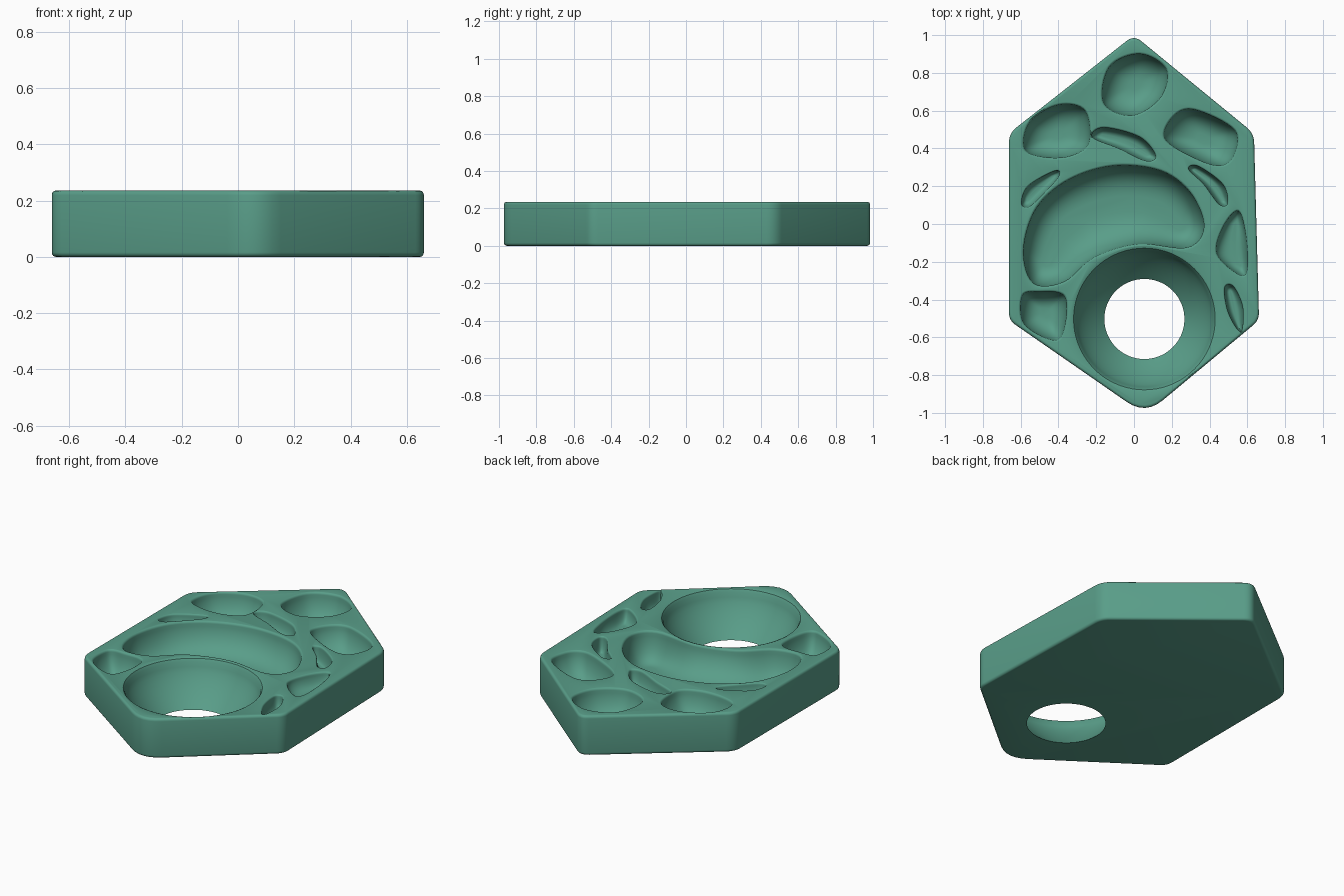
import bpy, bmesh, math
from mathutils import Vector

if "Cube" in bpy.data.objects:
    bpy.data.objects.remove(bpy.data.objects["Cube"])

TOP = 0.235

green = bpy.data.materials.new("sea_green")
green.diffuse_color = (0.10, 0.34, 0.25, 1)
green.use_nodes = True
green.node_tree.nodes["Principled BSDF"].inputs["Base Color"].default_value = green.diffuse_color


def catmull(pts, closed, n=8):
    """Smooth curve through 2D points."""
    p = [Vector(q) for q in pts]
    m = len(p)
    out = []
    for i in range(m if closed else m - 1):
        if closed:
            a, b, c, d = (p[(i + k) % m] for k in (-1, 0, 1, 2))
        else:
            a, b, c, d = (p[min(max(i + k, 0), m - 1)] for k in (-1, 0, 1, 2))
        for j in range(n):
            t = j / n
            out.append(0.5 * (2 * b + (c - a) * t + (2 * a - 5 * b + 4 * c - d) * t * t
                              + (3 * b - a - 3 * c + d) * t ** 3))
    if not closed:
        out.append(p[-1])
    return out


def loft(name, rings):
    """Closed solid from a stack of equal rings."""
    bm = bmesh.new()
    vs = [[bm.verts.new(v) for v in r] for r in rings]
    n = len(vs[0])
    for a, b in zip(vs, vs[1:]):
        for i in range(n):
            bm.faces.new((a[i], a[(i + 1) % n], b[(i + 1) % n], b[i]))
    bm.faces.new(vs[0])
    bm.faces.new(vs[-1])
    bmesh.ops.recalc_face_normals(bm, faces=bm.faces[:])
    me = bpy.data.meshes.new(name)
    bm.to_mesh(me)
    bm.free()
    me.materials.append(green)
    ob = bpy.data.objects.new(name, me)
    bpy.context.collection.objects.link(ob)
    return ob


# Six-sided plate with softened corners: x, y, corner cut length
corners = [(0, 1, .05), (.635, .48, .05), (.662, -.51, .04),
           (.06, -1.01, .12), (-.662, -.51, .04), (-.662, .48, .05)]
outline = []
for i, (x, y, r) in enumerate(corners):
    c = Vector((x, y))
    a = c + (Vector(corners[i - 1][:2]) - c).normalized() * r
    b = c + (Vector(corners[(i + 1) % 6][:2]) - c).normalized() * r
    for j in range(7):
        t = j / 6
        outline.append(a * (1 - t) ** 2 + c * 2 * t * (1 - t) + b * t * t)
R = 0.016
rings = []
for z0, sgn, angs in ((R, -1, range(0, 5)), (TOP - R, 1, range(4, -1, -1))):
    for k in angs:
        w = k * math.pi / 8
        inset = R * (1 - math.sin(w))
        rings.append([(p.x * (1 - inset / p.length), p.y * (1 - inset / p.length),
                       z0 + sgn * R * math.cos(w)) for p in outline])
tray = loft("paint_tray", rings)


def cut(cutter):
    m = tray.modifiers.new("cut", 'BOOLEAN')
    m.operation = 'DIFFERENCE'
    m.solver = 'EXACT'
    m.object = cutter
    bpy.context.view_layer.objects.active = tray
    bpy.ops.object.modifier_apply(modifier=m.name)
    bpy.data.objects.remove(cutter)


def pocket(name, pts, depth, spine=None, rim=0.014, n=8, power=3):
    """Bowl that shrinks towards its spine, with a rounded rim."""
    edge = catmull(pts, True, n)
    if spine:
        sp = catmull(spine, False, 24)
    else:
        sp = [sum(edge, Vector((0, 0))) / len(edge)]
    near = [min(sp, key=lambda q: (q - p).length) for p in edge]
    prof = [(1, rim, TOP + 0.03)]
    for k in range(5):
        w = k * math.pi / 8
        prof.append((1, rim * (1 - math.sin(w)), TOP - rim + rim * math.cos(w) + 0.0005))
    for k in range(1, 11):
        s = math.cos(k / 10 * 1.37)
        prof.append((s, 0, TOP - rim - (depth - rim) * (1 - s ** power) ** (1 / 1.6)))
    rings = []
    for s, f, z in prof:
        ring = []
        for p, q in zip(edge, near):
            d = p - q
            e = q + d * s + d.normalized() * f
            ring.append((e.x, e.y, z))
        rings.append(ring)
    cut(loft(name, rings))


# Large bean-shaped well
pocket("bean_well", [(-.585, -.15), (-.53, .06), (-.40, .20), (-.22, .285), (-.03, .31),
                     (.17, .27), (.31, .15), (.37, -.02), (.28, -.125), (.02, -.105),
                     (-.21, -.175), (-.37, -.305), (-.53, -.315)], 0.17,
       [(-.47, -.2), (-.36, 0), (-.12, .1), (.1, .09), (.25, -.01)], n=6)

# Round wells
pocket("top_well", [(.03, .90), (.17, .82), (.14, .67), (-.01, .575), (-.16, .64), (-.13, .83)], 0.16)
pocket("left_well", [(-.58, .40), (-.55, .54), (-.40, .63), (-.26, .60), (-.24, .43),
                     (-.34, .36), (-.48, .355)], 0.15)
pocket("right_well", [(.165, .45), (.21, .57), (.32, .605), (.53, .50), (.53, .37),
                      (.46, .31), (.33, .345)], 0.15)
pocket("lower_left_well", [(-.59, -.38), (-.50, -.36), (-.37, -.38), (-.365, -.53),
                           (-.42, -.615), (-.58, -.53)], 0.14)

# Narrow slots and side well
pocket("middle_slot", [(-.22, .46), (-.16, .51), (.03, .46), (.115, .36), (.06, .335), (-.08, .40)],
       0.09, [(-.17, .465), (-.03, .43), (.07, .37)], 0.012)
pocket("left_slot", [(-.595, .11), (-.56, .20), (-.42, .28), (-.40, .25), (-.50, .14), (-.56, .09)],
       0.07, [(-.56, .13), (-.50, .19), (-.43, .25)], 0.010)
pocket("right_slot", [(.29, .29), (.34, .305), (.47, .21), (.495, .11), (.45, .105), (.37, .21)],
       0.09, [(.32, .285), (.41, .22), (.47, .13)], 0.010)
pocket("side_well", [(.44, -.16), (.47, -.02), (.55, .07), (.59, -.05), (.60, -.23), (.56, -.27)],
       0.08, [(.54, .0), (.53, -.1), (.56, -.21)], 0.012)
pocket("lower_right_slot", [(.48, -.34), (.525, -.33), (.575, -.44), (.565, -.57), (.50, -.47)],
       0.08, [(.51, -.36), (.53, -.44), (.555, -.54)], 0.010)

# Thumb hole: round bowl running through the floor
rings = []
prof = [(.388, TOP + .03), (.388, TOP + .0005), (.375, TOP - .005), (.366, TOP - .02)]
for k in range(1, 9):
    t = k / 8
    prof.append((.212 + .154 * (1 - t ** 1.5), TOP - .02 - t * (TOP - .02)))
prof.append((.212, -.03))
for r, z in prof:
    rings.append([(.055 + r * math.cos(i * math.tau / 72),
                   -.503 + r * math.sin(i * math.tau / 72), z) for i in range(72)])
cut(loft("thumb_hole", rings))

# Smooth shading with crisp edges
tray.select_set(True)
bpy.context.view_layer.objects.active = tray
bpy.ops.object.shade_smooth_by_angle(angle=math.radians(35))
